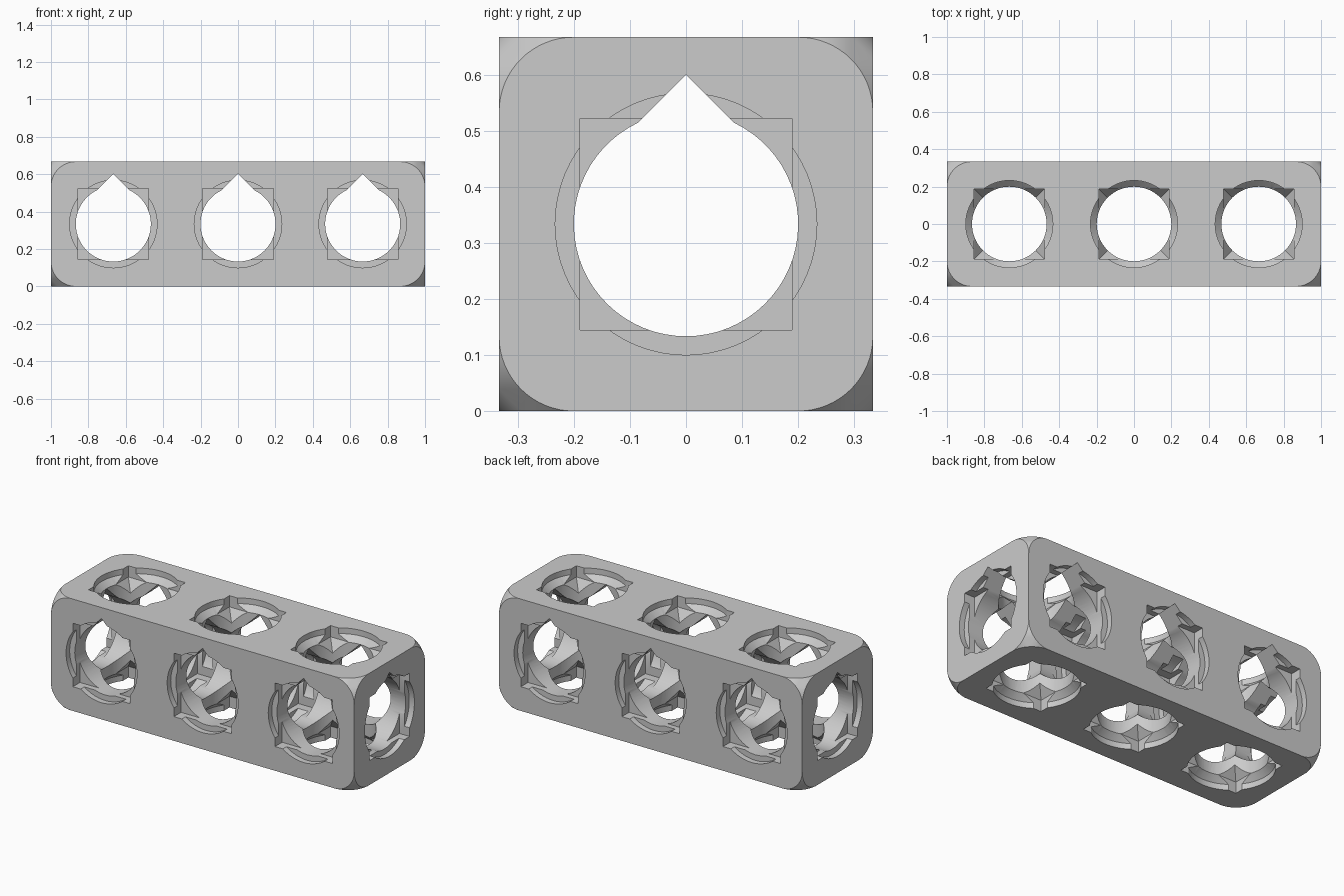
import bpy, bmesh, math
from itertools import product
from mathutils import Vector

old = bpy.data.objects.get("Cube")
if old:
    bpy.data.objects.remove(old, do_unlink=True)

H = 1 / 3            # half of one cell
PITCH = 2 * H
BORE = 0.2           # through hole radius
RING = 0.2333        # round recess radius
TIP = 0.2667         # corner radius of square recess and peak of hole roof
FILLET = 0.1333      # corner rounding
RING_DEPTH = 0.034
SQUARE_DEPTH = 0.067
# Slightly different sizes per axis keep crossing cutters from sharing planes
FIT = {"x": 1.0, "y": 1.003, "z": 0.997}

grey = bpy.data.materials.new("light grey")
grey.use_nodes = True
colour = (0.6, 0.6, 0.6, 1)
grey.diffuse_color = colour
grey.node_tree.nodes["Principled BSDF"].inputs["Base Color"].default_value = colour


def new_object(name, bm):
    bmesh.ops.recalc_face_normals(bm, faces=bm.faces)
    mesh = bpy.data.meshes.new(name)
    bm.to_mesh(mesh)
    bm.free()
    mesh.materials.append(grey)
    obj = bpy.data.objects.new(name, mesh)
    bpy.context.collection.objects.link(obj)
    return obj


def circle(sides, phase=0.0):
    return [(math.cos(phase + math.tau * i / sides), math.sin(phase + math.tau * i / sides))
            for i in range(sides)]


ROUND = circle(64)
SQUARE = circle(4, math.pi / 4)


def teardrop():
    # Round hole with a 45 degree peaked roof
    peak = TIP / BORE
    half = math.acos(peak / math.sqrt(2))
    start = 3 * math.pi / 4 - half
    end = math.pi / 4 + half + math.tau
    arc = [start + (end - start) * i / 56 for i in range(57)]
    return [(math.cos(a), math.sin(a)) for a in arc] + [(0, peak)]


def loft(profile, sections, axis, centre):
    # Stack scaled copies of a profile along an axis
    bm = bmesh.new()
    rings = []
    for radius, t in sections:
        ring = []
        for u, v in profile:
            u, v = u * radius * FIT[axis], v * radius * FIT[axis]
            local = {"x": (t, u, v), "y": (u, t, v), "z": (u, v, t)}[axis]
            ring.append(bm.verts.new(Vector(local) + Vector(centre)))
        rings.append(ring)
    n = len(profile)
    for a, b in zip(rings, rings[1:]):
        for i in range(n):
            bm.faces.new((a[i], a[(i + 1) % n], b[(i + 1) % n], b[i]))
    bm.faces.new(rings[0])
    bm.faces.new(rings[-1])
    return new_object("cutter", bm)


def make_body():
    # Long block whose corners are blended between quarter arcs on each face
    half = Vector((1, H, H))
    bm = bmesh.new()
    for signs in product((-1, 1), repeat=3):
        for flat in range(3):
            for i in range(17):
                a = math.pi / 2 * i / 16
                p = [0, 0, 0]
                p[flat] = half[flat]
                for k, f in (((flat + 1) % 3, math.cos(a)), ((flat + 2) % 3, math.sin(a))):
                    p[k] = half[k] - FILLET + FILLET * f
                bm.verts.new([c * s for c, s in zip(p, signs)])
    bmesh.ops.remove_doubles(bm, verts=bm.verts, dist=1e-5)
    bmesh.ops.convex_hull(bm, input=bm.verts)
    bmesh.ops.dissolve_limit(bm, angle_limit=0.003, verts=bm.verts, edges=bm.edges)
    return new_object("beam", bm)


beam = make_body()
cells = (-PITCH, 0, PITCH)
cutters = []

# Stepped recesses, flat floored sideways and tapered vertically
for profile, radius, depth in ((ROUND, RING, RING_DEPTH), (SQUARE, TIP, SQUARE_DEPTH)):
    for x in (-1, -H, H, 1):
        cutters.append(loft(profile, [(radius, -depth), (radius, depth)], "x", (x, 0, 0)))
    taper = radius - BORE + 0.007
    for x, s in product(cells, (-1, 1)):
        cutters.append(loft(profile, [(radius, -depth), (radius, depth)], "y", (x, s * H, 0)))
        cutters.append(loft(profile, [(radius, s * 0.1), (radius, -s * depth),
                                      (radius - taper, -s * (depth + taper))],
                            "z", (x, 0, s * H)))

# Through holes
drop = teardrop()
cutters.append(loft(drop, [(BORE, -1.1), (BORE, 1.1)], "x", (0, 0, 0)))
for x in cells:
    cutters.append(loft(drop, [(BORE, -0.5), (BORE, 0.5)], "y", (x, 0, 0)))
    cutters.append(loft(ROUND, [(BORE, -0.5), (BORE, 0.5)], "z", (x, 0, 0)))

for cutter in cutters:
    mod = beam.modifiers.new("cut", "BOOLEAN")
    mod.operation, mod.solver, mod.object = "DIFFERENCE", "EXACT", cutter

# Bake the cuts and drop the cutters
bpy.context.view_layer.update()
baked = bpy.data.meshes.new_from_object(beam.evaluated_get(bpy.context.evaluated_depsgraph_get()))
beam.modifiers.clear()
beam.data = baked
baked.name = "beam"
for cutter in cutters:
    bpy.data.objects.remove(cutter, do_unlink=True)

baked.materials.clear()
baked.materials.append(grey)
beam.location.z = H
bpy.ops.object.select_all(action="DESELECT")
beam.select_set(True)
bpy.context.view_layer.objects.active = beam
bpy.ops.object.shade_smooth_by_angle(angle=math.radians(30))
